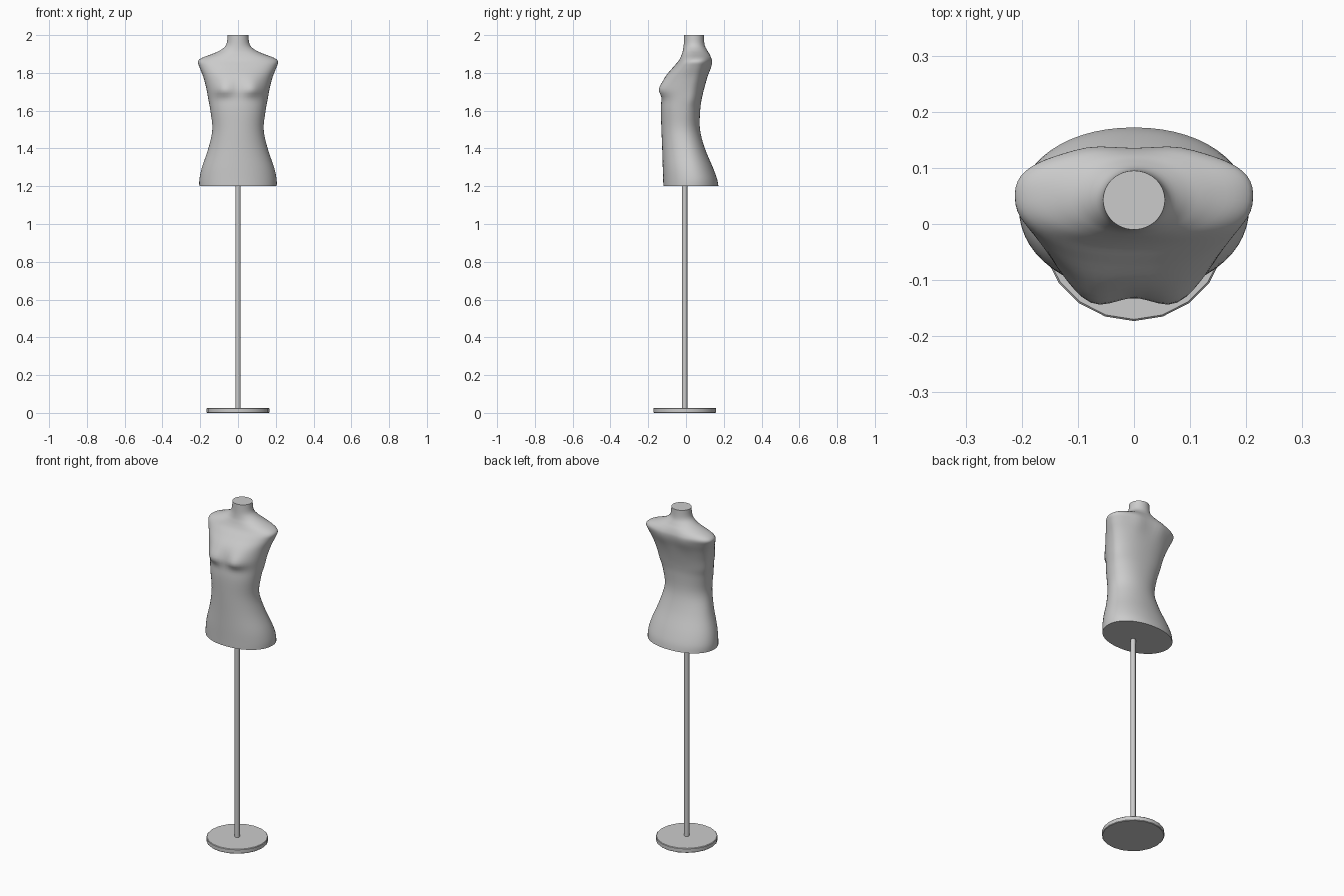
import bpy, bmesh, math
from math import cos, sin, pi, exp

if "Cube" in bpy.data.objects:
    bpy.data.objects.remove(bpy.data.objects["Cube"])

# Torso sections: height, half width, front y, back y, y of widest point, roundness
ROWS = [
    (1.200, .205, -.120, .172, .03, 2.1),
    (1.240, .204, -.121, .164, .03, 2.1),
    (1.300, .191, -.123, .142, .02, 2.1),
    (1.400, .157, -.126, .100, .00, 2.1),
    (1.500, .136, -.130, .074, -.02, 2.1),
    (1.600, .146, -.133, .075, -.01, 2.2),
    (1.660, .157, -.130, .083, .01, 2.2),
    (1.720, .168, -.126, .097, .02, 2.2),
    (1.780, .184, -.108, .114, .035, 2.2),
    (1.830, .204, -.068, .130, .045, 2.3),
    (1.860, .212, -.042, .135, .052, 2.4),
    (1.880, .190, -.030, .132, .054, 2.3),
    (1.900, .137, -.022, .124, .052, 2.1),
    (1.920, .093, -.016, .112, .048, 2.0),
    (1.950, .062, -.012, .098, .043, 2.0),
    (2.000, .055, -.010, .095, .043, 2.0),
]
SIDES, STEPS = 56, 4


def spline(a, b, c, d, t):
    return tuple(.5 * (2*q + (r-p)*t + (2*p-5*q+4*r-s)*t*t + (3*q-p-3*r+s)*t**3)
                 for p, q, r, s in zip(a, b, c, d))


def smooth_rows(rows):
    out = []
    last = len(rows) - 1
    for i in range(last):
        for k in range(STEPS):
            out.append(spline(rows[max(i-1, 0)], rows[i], rows[i+1],
                              rows[min(i+2, last)], k / STEPS))
    return out + [rows[-1]]


def section(z, w, yf, yb, yc, n):
    pts = []
    bust = exp(-((z - 1.71) / (.055 if z > 1.71 else .032))**2)
    blades = exp(-((z - 1.84) / .06)**2)
    for j in range(SIDES):
        a = 2 * pi * j / SIDES
        c, s = cos(a), sin(a)
        x = w * math.copysign(abs(c)**(2/n), c)
        depth = (yb - yc) if s > 0 else (yc - yf)
        y = yc + depth * math.copysign(abs(s)**(2/n), s)
        if s < 0:
            y -= .026 * bust * exp(-((abs(x) - .075) / .05)**2) * min(1, -2*s)
        else:
            y += .006 * blades * exp(-((abs(x) - .075) / .045)**2) * min(1, 2*s)
        pts.append((x, y, z))
    return pts


def finish(obj, angle):
    bpy.ops.object.select_all(action='DESELECT')
    obj.select_set(True)
    bpy.context.view_layer.objects.active = obj
    bpy.ops.object.shade_smooth_by_angle(angle=math.radians(angle))


# Torso: lofted body closed at the hips and neck
bm = bmesh.new()
rings = [[bm.verts.new(p) for p in section(*r)] for r in smooth_rows(ROWS)]
for lo, hi in zip(rings, rings[1:]):
    for j in range(SIDES):
        k = (j + 1) % SIDES
        bm.faces.new((lo[j], lo[k], hi[k], hi[j]))
bm.faces.new(rings[0][::-1])
bm.faces.new(rings[-1])
mesh = bpy.data.meshes.new("torso")
bm.to_mesh(mesh)
bm.free()
torso = bpy.data.objects.new("torso", mesh)
bpy.context.collection.objects.link(torso)
finish(torso, 50)


def cylinder(name, sides, radius, z0, z1, y):
    bpy.ops.mesh.primitive_cylinder_add(vertices=sides, radius=radius, depth=z1 - z0,
                                        location=(0, y, (z0 + z1) / 2))
    obj = bpy.context.object
    obj.name = name
    return obj


# Stand pole
finish(cylinder("pole", 12, .014, .02, 1.205, -.007), 40)

# Round foot plate with a small bevelled rim
plate = cylinder("base_plate", 20, .166, 0, .027, -.007)
bevel = plate.modifiers.new("rim", 'BEVEL')
bevel.width, bevel.segments = .003, 1
bevel.limit_method, bevel.angle_limit = 'ANGLE', math.radians(60)
finish(plate, 30)
